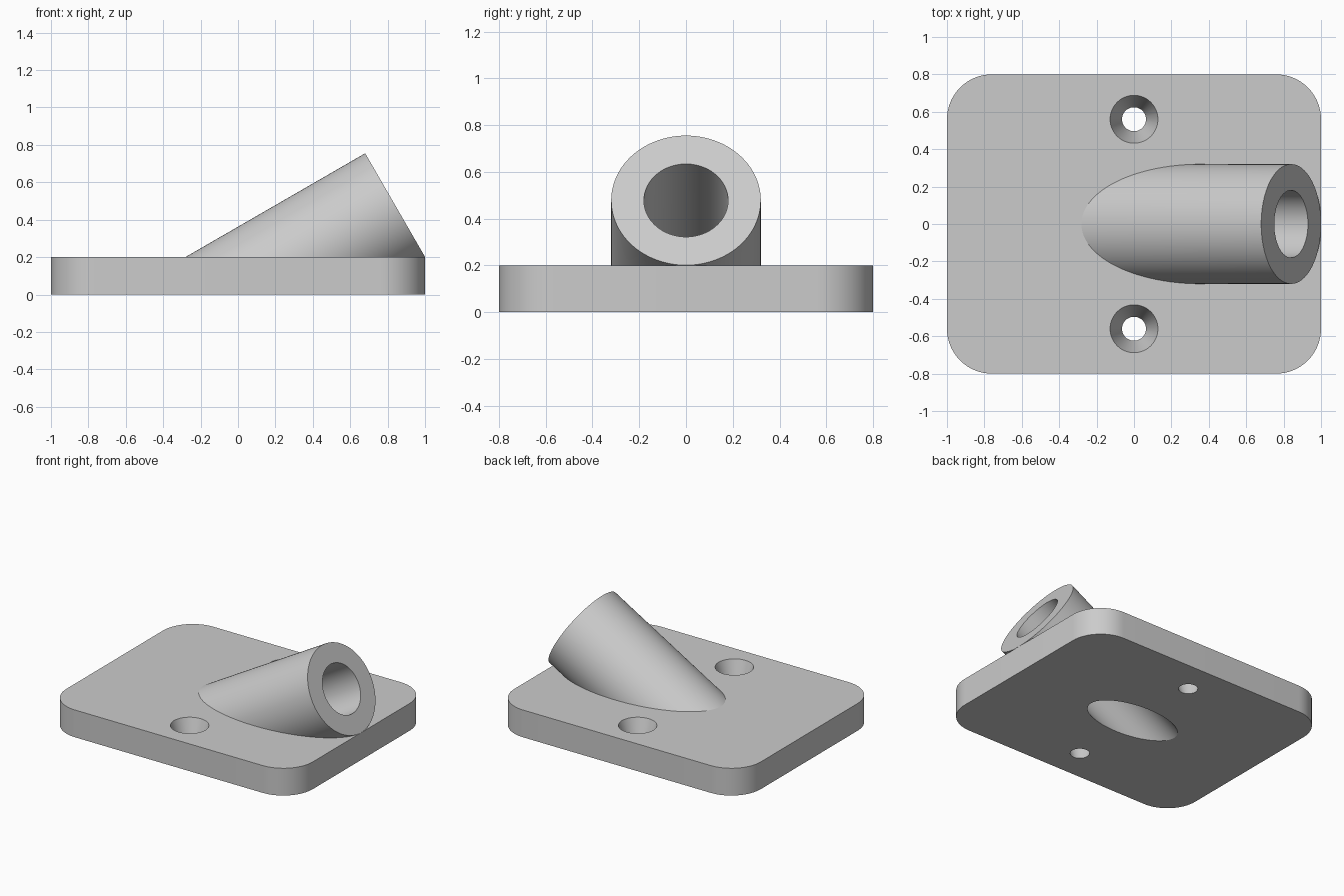
import bpy
import bmesh
import math
from mathutils import Matrix, Vector

cube = bpy.data.objects.get("Cube")
if cube:
    bpy.data.objects.remove(cube, do_unlink=True)

PLATE_TOP = 0.2
TILT = math.radians(30)
AXIS = Vector((math.cos(TILT), 0, math.sin(TILT)))
MOUTH = Vector((0.84, 0, 0.478))      # centre of the socket's open end

grey = bpy.data.materials.new("plain grey")
grey.use_nodes = True
colour = (0.6, 0.6, 0.6, 1)
grey.diffuse_color = colour
grey.node_tree.nodes["Principled BSDF"].inputs["Base Color"].default_value = colour


def make_object(name, bm):
    bmesh.ops.recalc_face_normals(bm, faces=bm.faces)
    mesh = bpy.data.meshes.new(name)
    bm.to_mesh(mesh)
    bm.free()
    mesh.materials.append(grey)
    obj = bpy.data.objects.new(name, mesh)
    bpy.context.collection.objects.link(obj)
    return obj


def cone_between(bm, start, end, r_start, r_end, segments):
    direction = end - start
    turn = direction.to_track_quat('Z', 'Y').to_matrix().to_4x4()
    bmesh.ops.create_cone(bm, cap_ends=True, segments=segments,
                          radius1=r_start, radius2=r_end, depth=direction.length,
                          matrix=Matrix.Translation((start + end) / 2) @ turn)


def boolean(target, tool, operation):
    mod = target.modifiers.new(tool.name, 'BOOLEAN')
    mod.operation = operation
    mod.solver = 'EXACT'
    mod.object = tool
    bpy.context.view_layer.objects.active = target
    bpy.ops.object.modifier_apply(modifier=mod.name)
    bpy.data.objects.remove(tool, do_unlink=True)


# Base plate: rounded rectangle, extruded upwards
bm = bmesh.new()
radius, steps = 0.24, 16
outline = []
for i, (sx, sy) in enumerate([(1, 1), (-1, 1), (-1, -1), (1, -1)]):
    for k in range(steps + 1):
        a = math.pi / 2 * (i + k / steps)
        outline.append(bm.verts.new((sx * (1 - radius) + radius * math.cos(a),
                                     sy * (0.8 - radius) + radius * math.sin(a), 0)))
base = bm.faces.new(outline)
top = bmesh.ops.extrude_face_region(bm, geom=[base])
bmesh.ops.translate(bm, vec=(0, 0, PLATE_TOP),
                    verts=[v for v in top["geom"] if isinstance(v, bmesh.types.BMVert)])
mount = make_object("angled_socket_plate", bm)

# Slanted socket body, trimmed inside the plate
bm = bmesh.new()
cone_between(bm, MOUTH - AXIS * 2, MOUTH, 0.32, 0.32, 96)
bmesh.ops.bisect_plane(bm, geom=bm.verts[:] + bm.edges[:] + bm.faces[:],
                       plane_co=(0, 0, PLATE_TOP / 2), plane_no=(0, 0, 1), clear_inner=True)
bmesh.ops.holes_fill(bm, edges=[e for e in bm.edges if e.is_boundary])
boolean(mount, make_object("socket_body", bm), 'UNION')

# Bore running down through the underside
bm = bmesh.new()
cone_between(bm, MOUTH - AXIS * 2, MOUTH + AXIS * 0.3, 0.18, 0.18, 96)
boolean(mount, make_object("socket_bore", bm), 'DIFFERENCE')

# Two tapered screw holes, the taper continued past both plate faces
over = 0.05
flare = 0.064 * over / PLATE_TOP
for side, y in (("front", -0.56), ("back", 0.56)):
    bm = bmesh.new()
    cone_between(bm, Vector((0, y, -over)), Vector((0, y, PLATE_TOP + over)),
                 0.064 - flare, 0.128 + flare, 48)
    boolean(mount, make_object(side + "_screw_hole", bm), 'DIFFERENCE')

# Smooth curves, crisp edges
bpy.ops.object.select_all(action='DESELECT')
mount.select_set(True)
bpy.context.view_layer.objects.active = mount
bpy.ops.object.shade_smooth_by_angle(angle=math.radians(20))
